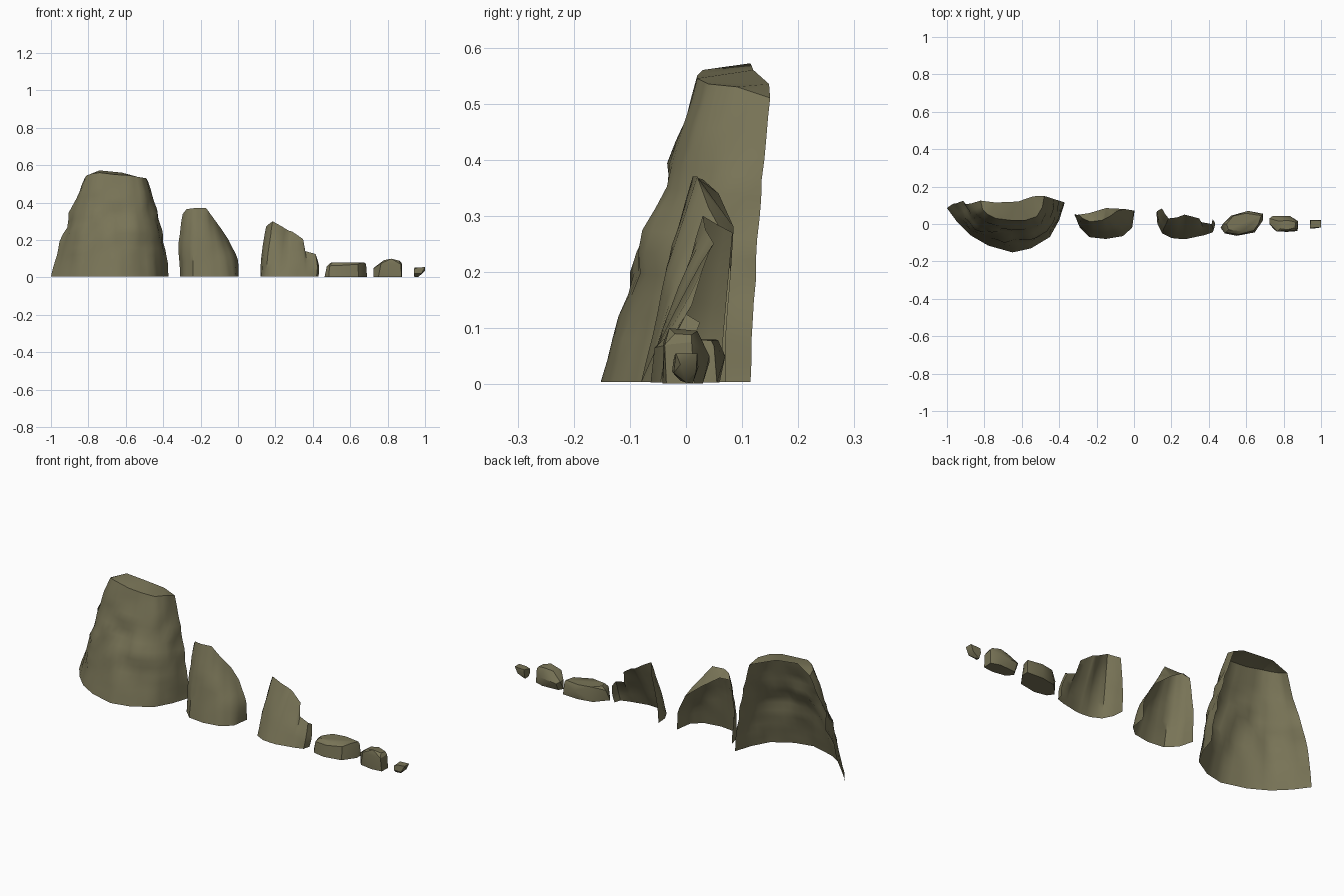
import bpy, bmesh, math
from mathutils import Vector, noise

if "Cube" in bpy.data.objects:
    bpy.data.objects.remove(bpy.data.objects["Cube"])

stone = bpy.data.materials.new("olive_stone")
stone.diffuse_color = (0.19, 0.175, 0.095, 1)
stone.use_nodes = True
stone.node_tree.nodes["Principled BSDF"].inputs["Base Color"].default_value = stone.diffuse_color


def finish(bm, name, angle):
    me = bpy.data.meshes.new(name)
    bm.to_mesh(me)
    bm.free()
    ob = bpy.data.objects.new(name, me)
    bpy.context.collection.objects.link(ob)
    me.materials.append(stone)
    bpy.ops.object.select_all(action='DESELECT')
    ob.select_set(True)
    bpy.context.view_layer.objects.active = ob
    bpy.ops.object.shade_smooth_by_angle(angle=math.radians(angle))
    return ob


def cliff(name, cols, rows, side, front, rough, cap=(), ledges=(), sub=3, back=0):
    """Open-backed shell: columns (base x, y, top x, y, z) from left round the front to right."""
    fine = []
    for a, b in zip(cols, cols[1:]):
        for k in range(sub):
            fine.append([p + (q - p) * k / sub for p, q in zip(a, b)])
    fine.append(list(cols[-1]))
    bm = bmesh.new()
    grid = []
    n = len(fine)
    for i, (bx, by, tx, ty, tz) in enumerate(fine):
        a, b = fine[max(i - 2, 0)], fine[min(i + 2, n - 1)]
        out = Vector((b[1] - a[1], a[0] - b[0], 0)).normalized()
        col = []
        for j in range(rows + 1):
            t = j / rows
            p = Vector((bx, by, 0.004)).lerp(Vector((tx, ty, tz)), t)
            fade = math.sin(math.pi * t)
            # bulge differs between the sides and the leaning front
            d = (side * abs(out.x) + front * abs(out.y)) * fade
            d += rough * fade * noise.noise(p * 9 + Vector((3, 1, 7)))
            d += rough * 0.4 * fade * noise.noise(p * 22)
            # rock ledges: a lip that overhangs just above a given height
            for lx, lz, w, depth in ledges:
                if lz < p.z < lz + 0.1 and abs(p.x - lx) < w:
                    d += depth * (1 - (p.z - lz) / 0.1) * (1 - abs(p.x - lx) / w)
            # left rear edge swells backwards low down
            p.y += back * math.sin(math.pi * min(1, t * 1.3)) * max(0, 1 - i / (2 * sub))
            col.append(bm.verts.new(p + out * d))
        grid.append(col)
    for c, e in zip(grid, grid[1:]):
        for j in range(rows):
            bm.faces.new((c[j], e[j], e[j + 1], c[j + 1]))
    if cap:  # broken top, filled back from the rim
        rear = [bm.verts.new(p) for p in cap]
        f = bm.faces.new([c[-1] for c in grid] + rear)
        bmesh.ops.triangulate(bm, faces=[f])
    return finish(bm, name, 38)


def boulder(name, *rings):
    """Closed stone: convex hull of a few (z, outline) rings."""
    bm = bmesh.new()
    for ring in rings:
        for p in ring:
            bm.verts.new(p)
    bmesh.ops.convex_hull(bm, input=bm.verts[:])
    bmesh.ops.dissolve_limit(bm, angle_limit=math.radians(8), verts=bm.verts[:], edges=bm.edges[:])
    bmesh.ops.recalc_face_normals(bm, faces=bm.faces[:])
    return finish(bm, name, 30)


# Large cliff
cliff("large_cliff", [
    (-1.0, .085, -.82, .125, .53), (-.945, .01, -.81, .08, .545), (-.875, -.06, -.78, .05, .555),
    (-.78, -.115, -.74, .03, .56), (-.65, -.152, -.66, .02, .55), (-.55, -.13, -.58, .02, .545),
    (-.45, -.07, -.52, .04, .535), (-.40, .02, -.49, .09, .53), (-.37, .115, -.48, .15, .51)],
    rows=14, side=.022, front=-.003, rough=.024, back=.024,
    cap=[(-.54, .148, .535), (-.62, .12, .56), (-.74, .115, .572)],
    ledges=[(-.54, .23, .1, .012), (-.71, .19, .07, .012), (-.66, .09, .07, .012), (-.86, .33, .1, .012)])

# Medium cliff
cliff("medium_cliff", [
    (-.31, .055, -.295, .05, .34), (-.29, -.02, -.275, .03, .365), (-.24, -.07, -.235, .012, .37),
    (-.15, -.08, -.17, .02, .37), (-.06, -.065, -.13, .04, .315), (-.01, -.02, -.09, .07, .26),
    (.003, .07, -.05, .08, .2)],
    rows=9, side=.014, front=.006, rough=.01,
    cap=[(-.15, .085, .28), (-.24, .058, .34)])

# Jagged stepped cliff
cliff("jagged_cliff", [
    (.12, .06, .15, .083, .27), (.125, .0, .165, .055, .285), (.15, -.05, .185, .03, .30),
    (.2, -.075, .23, .035, .275), (.25, -.08, .27, .05, .25), (.28, -.08, .29, .045, .245),
    (.35, -.065, .348, .03, .205), (.375, -.06, .36, .01, .14), (.42, -.045, .415, 0, .125),
    (.43, -.01, .42, .025, .11)],
    rows=8, side=.006, front=.006, rough=.008, sub=2)

# Flat boulder
boulder("flat_boulder",
        [(x, y, .003) for x, y in ((.463, -.02), (.485, -.05), (.55, -.063), (.645, -.045),
                                   (.69, .02), (.69, .055), (.6, .06), (.52, .045))],
        [(.475, .0, .06), (.49, -.045, .062), (.56, -.056, .065), (.64, -.035, .07), (.685, .05, .068), (.61, .07, .05)],
        [(.495, 0, .078), (.505, -.03, .08), (.58, -.04, .08), (.665, .0, .08), (.68, .045, .078), (.6, .057, .079), (.53, .043, .08)])

# Small boulder
boulder("small_boulder",
        [(x, y, .001) for x, y in ((.724, .0), (.75, -.03), (.82, -.042), (.875, -.035), (.878, .015), (.83, .03), (.74, .025))],
        [(.724, .03, .05), (.726, 0, .05), (.765, -.04, .075), (.87, -.038, .07), (.876, .01, .075), (.835, .042, .05), (.74, .042, .04)],
        [(.78, -.025, .092), (.82, -.03, .1), (.86, -.02, .09), (.865, .01, .088), (.82, .02, .095), (.775, .015, .088)])

# Pebble
boulder("pebble",
        [(.94, -.01, .006), (.945, .012, .001), (.965, 0, .003)],
        [(.94, -.025, .022), (.942, .022, .03), (.98, -.022, .02), (.985, .018, .022)],
        [(.94, -.022, .044), (.96, -.02, .052), (1.0, -.018, .055), (1.0, .02, .055), (1.0, -.01, .035), (.945, .02, .052)])
